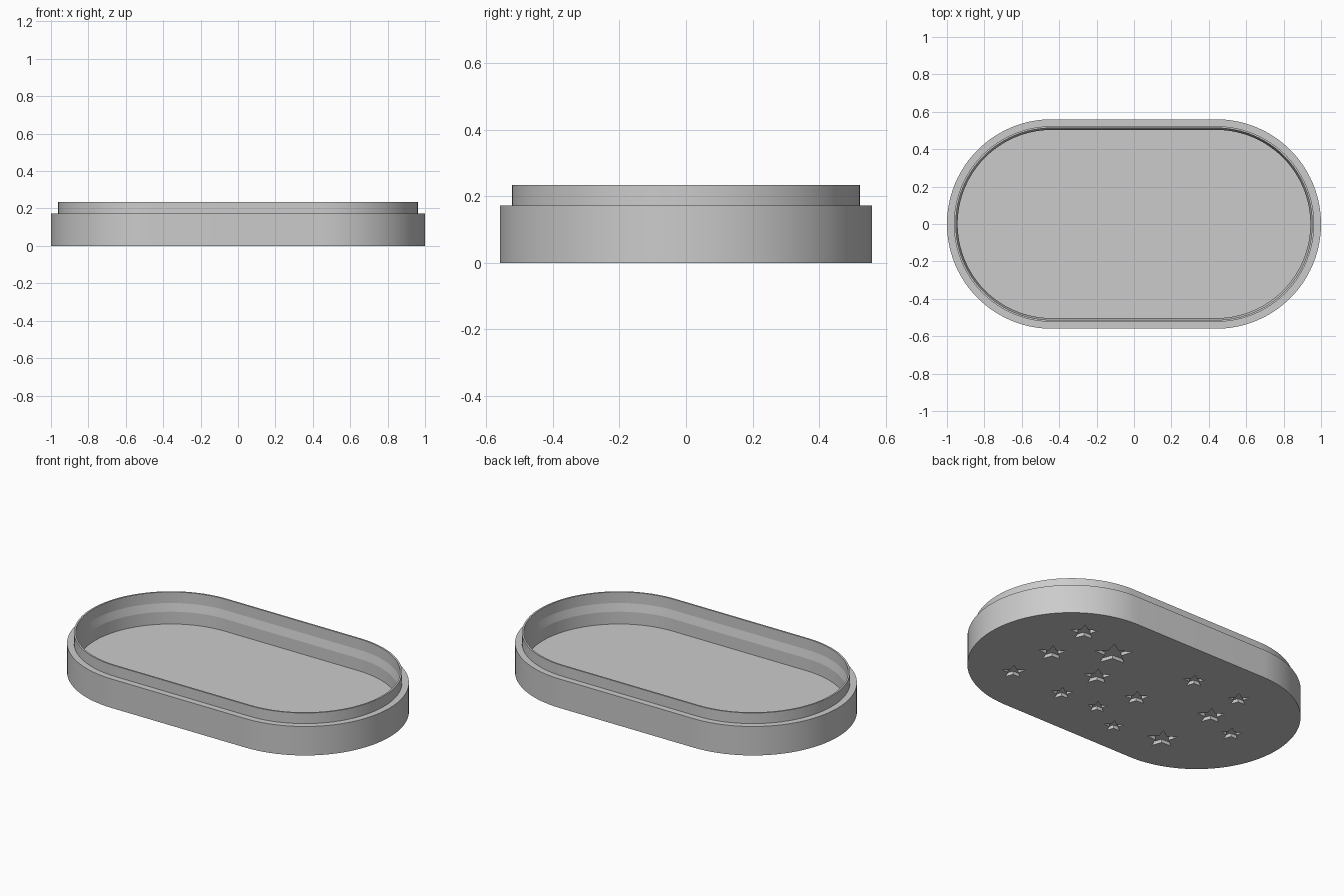
import bpy
import bmesh
from math import sin, cos, pi, radians

if "Cube" in bpy.data.objects:
    bpy.data.objects.remove(bpy.data.objects["Cube"], do_unlink=True)

HALF_STRAIGHT = 0.44
ARC_STEPS = 48
STAR_DEPTH = 0.02

grey = bpy.data.materials.new("plain_grey")
grey.use_nodes = True
colour = (0.6, 0.6, 0.6, 1)
grey.diffuse_color = colour
grey.node_tree.nodes["Principled BSDF"].inputs["Base Color"].default_value = colour


def make_object(name, bm):
    bmesh.ops.recalc_face_normals(bm, faces=bm.faces)
    mesh = bpy.data.meshes.new(name)
    bm.to_mesh(mesh)
    bm.free()
    mesh.materials.append(grey)
    obj = bpy.data.objects.new(name, mesh)
    bpy.context.collection.objects.link(obj)
    return obj


def stadium_ring(bm, radius, z):
    """Loop of vertices around a rounded-end oval."""
    ring = []
    for side in (1, -1):
        for i in range(ARC_STEPS + 1):
            a = -pi / 2 + pi * i / ARC_STEPS
            ring.append(bm.verts.new((side * (HALF_STRAIGHT + radius * cos(a)),
                                      side * radius * sin(a), z)))
    return ring


def bridge(bm, lower, upper):
    n = len(lower)
    for i in range(n):
        j = (i + 1) % n
        bm.faces.new((lower[i], lower[j], upper[j], upper[i]))


# Tray: outer wall, shoulder, thin lip, sloped inner step, floor
profile = [(0.56, 0), (0.56, 0.172), (0.523, 0.172), (0.523, 0.235),
           (0.513, 0.235), (0.513, 0.17), (0.503, 0.123), (0.503, 0.05)]
bm = bmesh.new()
rings = [stadium_ring(bm, r, z) for r, z in profile]
for lower, upper in zip(rings, rings[1:]):
    bridge(bm, lower, upper)
bm.faces.new(rings[0])
bm.faces.new(rings[-1])
tray = make_object("tray", bm)

# Star recesses in the underside: x, y, size
stars = [(0.61, 0.31, 0.08), (0.60, 0.03, 0.078), (0.34, 0.23, 0.11),
         (0.63, -0.26, 0.068), (0.25, -0.01, 0.08), (0.28, -0.27, 0.063),
         (-0.06, -0.05, 0.07), (0.04, -0.26, 0.06), (-0.16, -0.36, 0.057),
         (-0.45, -0.30, 0.088), (-0.18, 0.29, 0.063), (-0.49, 0.29, 0.063),
         (-0.49, 0.06, 0.08), (-0.70, -0.02, 0.063)]
bm = bmesh.new()
for x, y, size in stars:
    loops = []
    for z in (-0.02, STAR_DEPTH):
        loop = []
        for k in range(10):
            r = size * (0.42 if k % 2 else 1)
            a = radians(-90 + 36 * k)
            loop.append(bm.verts.new((x + r * cos(a), y + r * sin(a), z)))
        loops.append(loop)
        bm.faces.new(loop)
    bridge(bm, *loops)
cutter = make_object("star_cutter", bm)
cutter.hide_render = True

cut = tray.modifiers.new("star_recesses", "BOOLEAN")
cut.operation = "DIFFERENCE"
cut.solver = "EXACT"
cut.object = cutter
bpy.ops.object.select_all(action="DESELECT")
bpy.context.view_layer.objects.active = tray
tray.select_set(True)
bpy.ops.object.modifier_apply(modifier=cut.name)
bpy.data.objects.remove(cutter, do_unlink=True)

# Smooth ends with crisp rims
bpy.ops.object.shade_smooth_by_angle(angle=radians(12))
